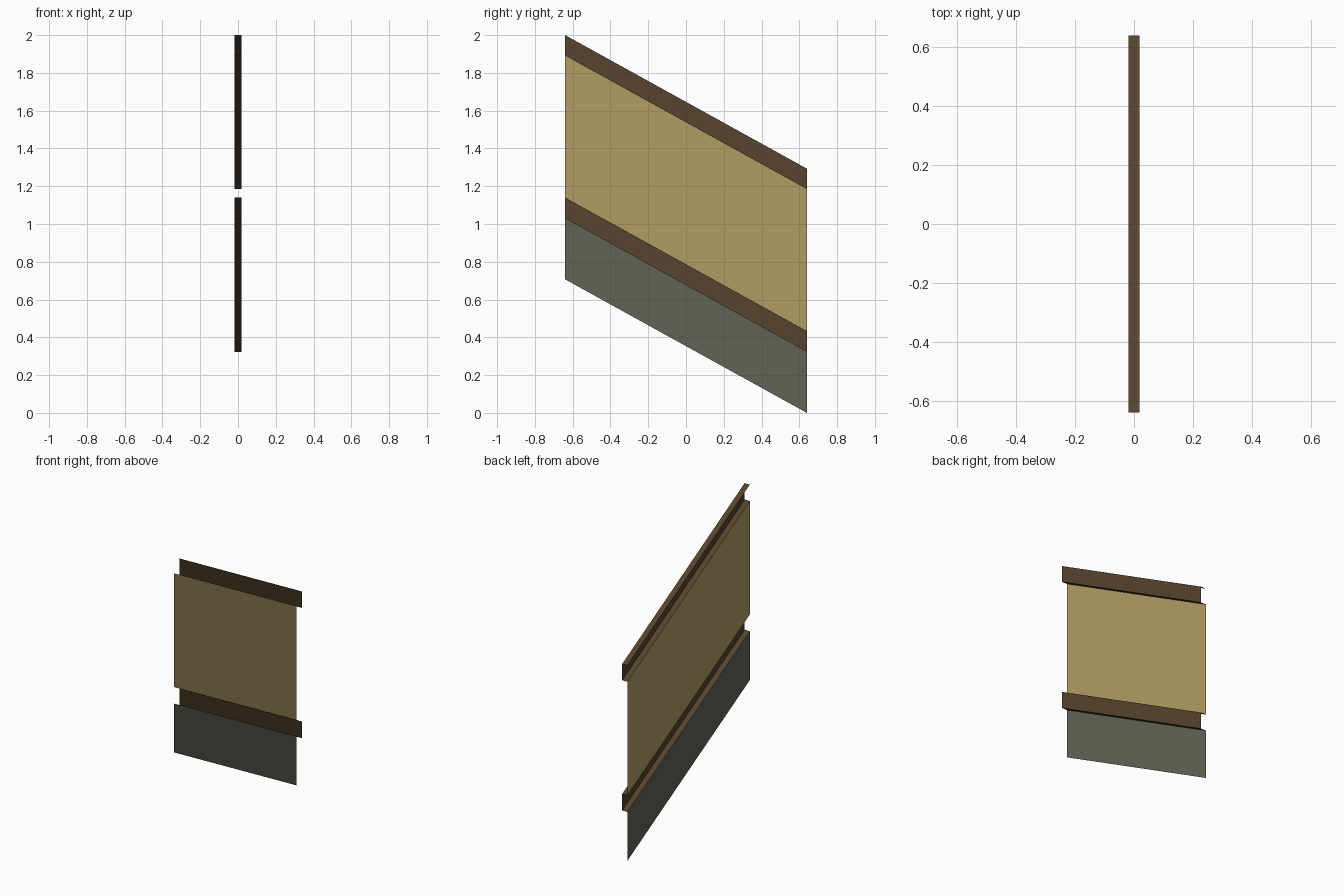
import bpy

if "Cube" in bpy.data.objects:
    bpy.data.objects.remove(bpy.data.objects["Cube"])

HALF, DROP, X = 0.64, 0.707, 0.019   # half length, fall along the slope, half thickness


def material(name, srgb):
    m = bpy.data.materials.new(name)
    lin = [((c / 255 + 0.055) / 1.055) ** 2.4 for c in srgb]
    m.diffuse_color = (*lin, 1)
    m.use_nodes = True
    m.node_tree.nodes["Principled BSDF"].inputs["Base Color"].default_value = m.diffuse_color
    return m


tan = material("tan_plaster", (177, 157, 99))
grey = material("grey_green_wainscot", (98, 100, 86))
brown = material("brown_wood", (86, 67, 46))


def sloped_strip(name, profile, mat):
    """Sweep an open (x, z) profile from front to back, falling along the slope."""
    n = len(profile)
    verts = [(x, -HALF, z) for x, z in profile]
    verts += [(x, HALF, z - DROP) for x, z in profile]
    faces = [(i, i + n, i + n + 1, i + 1) for i in range(n - 1)]
    me = bpy.data.meshes.new(name)
    me.from_pydata(verts, [], faces)
    me.materials.append(mat)
    ob = bpy.data.objects.new(name, me)
    bpy.context.collection.objects.link(ob)


def panel(name, low, high, mat):
    sloped_strip(name, [(-X, low), (-X, high)], mat)


def rail(name, low, high):
    # Open-backed channel: underside, face, top
    sloped_strip(name, [(-X, low), (X, low), (X, high), (-X, high)], brown)


# Wall sheets
panel("upper_wall_panel", 1.14, 1.892, tan)
panel("lower_wall_panel", 0.707, 1.03, grey)
# Projecting trim
rail("top_rail", 1.892, 2.0)
rail("middle_rail", 1.03, 1.14)
